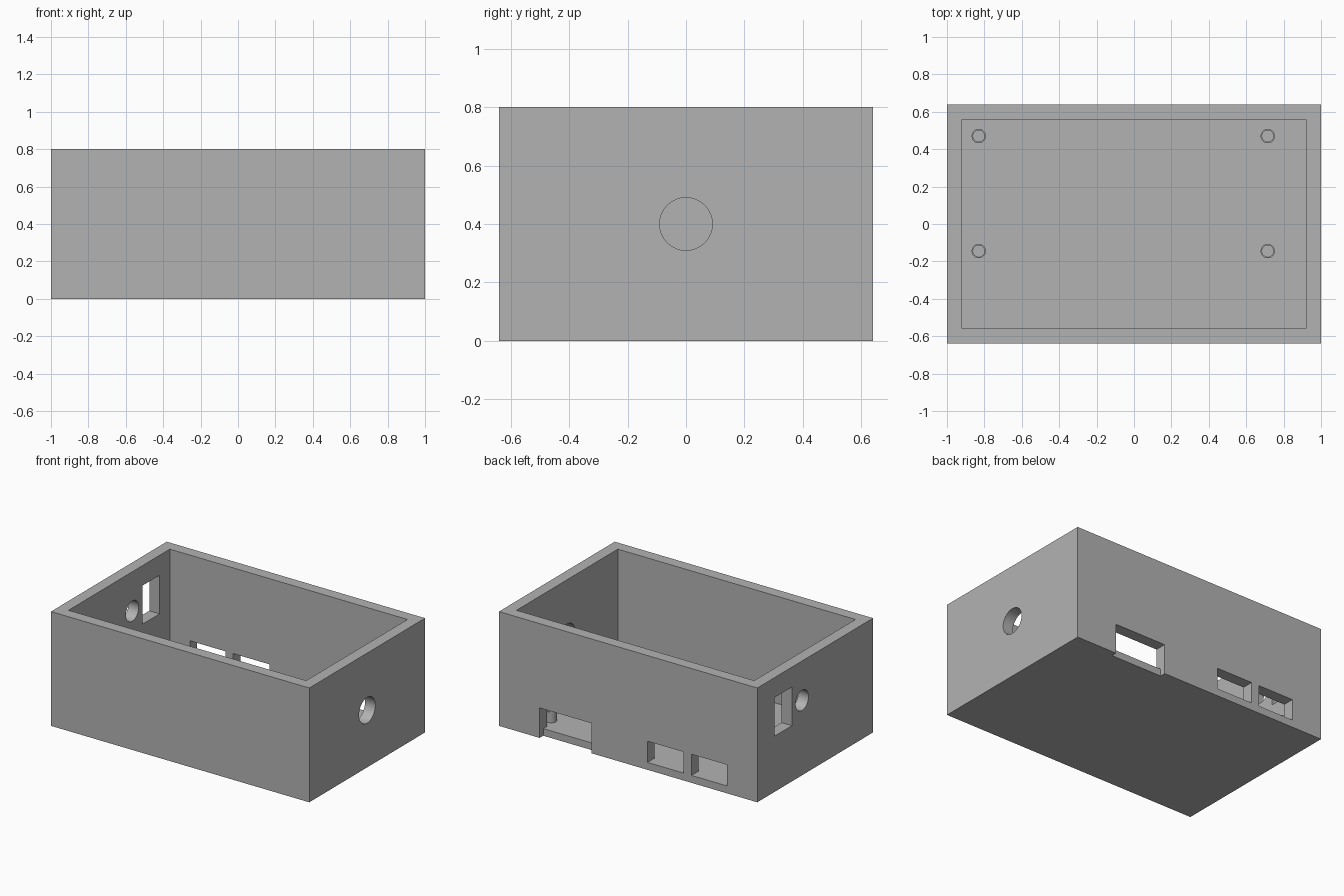
import bpy
import math

old = bpy.data.objects.get("Cube")
if old:
    bpy.data.objects.remove(old, do_unlink=True)

WALL, FLOOR = 0.08, 0.05

grey = bpy.data.materials.new("plain_grey")
grey.use_nodes = True
grey.diffuse_color = (0.45, 0.45, 0.45, 1)
grey.node_tree.nodes["Principled BSDF"].inputs["Base Color"].default_value = (0.45, 0.45, 0.45, 1)


def block(name, x, y, z):
    """Box from (min, max) ranges."""
    spans = (x, y, z)
    bpy.ops.mesh.primitive_cube_add(size=1, location=[(a + b) / 2 for a, b in spans])
    ob = bpy.context.object
    ob.name = name
    ob.scale = [b - a for a, b in spans]
    bpy.ops.object.transform_apply(location=False, rotation=False, scale=True)
    return ob


def rod(name, radius, depth, centre, turn=(0, 0, 0)):
    bpy.ops.mesh.primitive_cylinder_add(vertices=64, radius=radius, depth=depth,
                                        location=centre, rotation=turn)
    ob = bpy.context.object
    ob.name = name
    return ob


def smooth(ob):
    bpy.ops.object.select_all(action='DESELECT')
    ob.select_set(True)
    bpy.context.view_layer.objects.active = ob
    bpy.ops.object.shade_smooth_by_angle(angle=math.radians(30))


def carve(body, cutter):
    """Subtract the cutter and discard it."""
    mod = body.modifiers.new("cut", 'BOOLEAN')
    mod.operation = 'DIFFERENCE'
    mod.solver = 'EXACT'
    mod.object = cutter
    bpy.context.view_layer.objects.active = body
    bpy.ops.object.modifier_apply(modifier=mod.name)
    bpy.data.objects.remove(cutter, do_unlink=True)


# Open-topped case
case = block("case", (-1, 1), (-0.64, 0.64), (0, 0.8))
case.data.materials.append(grey)
sideways = (0, math.pi / 2, 0)

carve(case, block("cavity", (-1 + WALL, 1 - WALL), (-0.64 + WALL, 0.64 - WALL), (FLOOR, 1)))

# Back ports: large notch that also trims the floor edge, and two small windows
carve(case, block("large_port", (0.285, 0.685), (0.5, 0.7), (FLOOR, 0.21)))
carve(case, block("floor_notch", (0.285, 0.685), (0.6, 0.7), (-0.1, 0.1)))
for left, right in ((-0.43, -0.15), (-0.765, -0.49)):
    carve(case, block("small_port", (left, right), (0.5, 0.7), (FLOOR + 0.002, 0.2)))

# Side openings
carve(case, rod("cable_hole", 0.09, 0.3, (1, 0, 0.4), sideways))
carve(case, rod("round_hole", 0.071, 0.3, (-1, 0.145, 0.525), sideways))
carve(case, block("switch_slot", (-1.1, -0.85), (0.257, 0.447), (0.39, 0.66)))
smooth(case)

# Stepped mounting posts on the floor
for x in (-0.83, 0.715):
    for y in (-0.145, 0.47):
        for name, radius, low, high in (("standoff", 0.038, FLOOR - 0.01, 0.125),
                                        ("standoff_pin", 0.033, 0.12, 0.17)):
            post = rod(name, radius, high - low, (x, y, (low + high) / 2))
            post.data.materials.append(grey)
            smooth(post)
